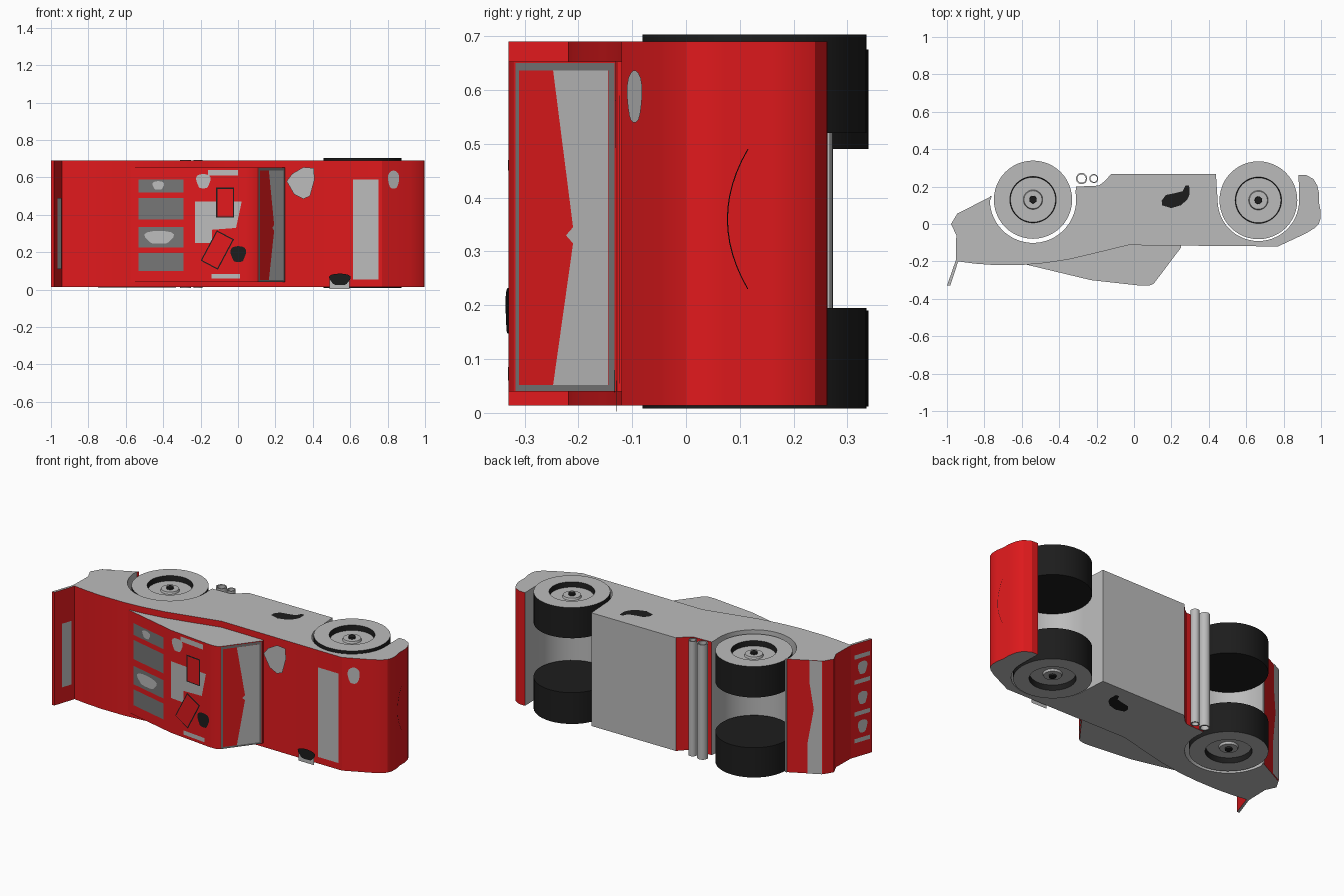
import bpy, bmesh, math
from mathutils import Vector

if "Cube" in bpy.data.objects:
    bpy.data.objects.remove(bpy.data.objects["Cube"])


def mat(name, c):
    m = bpy.data.materials.new(name)
    m.diffuse_color = (*c, 1)
    m.use_nodes = True
    m.node_tree.nodes["Principled BSDF"].inputs["Base Color"].default_value = m.diffuse_color
    return m


RED = mat("red", (0.75, 0.01, 0.012))
GREY = mat("grey", (0.5, 0.5, 0.5))
DARK = mat("dark_grey", (0.18, 0.18, 0.18))
BLACK = mat("black", (0.012, 0.012, 0.012))
MATS = [GREY, RED, BLACK, DARK]


def finish(name, bm, smooth=True):
    bmesh.ops.recalc_face_normals(bm, faces=bm.faces)
    me = bpy.data.meshes.new(name)
    bm.to_mesh(me)
    bm.free()
    ob = bpy.data.objects.new(name, me)
    bpy.context.collection.objects.link(ob)
    for m in MATS:
        me.materials.append(m)
    if smooth:
        bpy.ops.object.select_all(action='DESELECT')
        ob.select_set(True)
        bpy.context.view_layer.objects.active = ob
        bpy.ops.object.shade_smooth_by_angle(angle=math.radians(25))
    return ob


def extrude(name, pts, z0, z1, red=lambda i: True):
    """Prism of an xy profile: grey ends, red where red(segment)."""
    bm = bmesh.new()
    lo = [bm.verts.new((x, y, z0)) for x, y in pts]
    hi = [bm.verts.new((x, y, z1)) for x, y in pts]
    n = len(pts)
    bm.faces.new(lo)
    bm.faces.new(hi)
    for i in range(n):
        j = (i + 1) % n
        f = bm.faces.new((lo[i], lo[j], hi[j], hi[i]))
        f.material_index = 1 if red(i) else 0
    return finish(name, bm)


def lathe(name, prof, mats, cx, cy, seg=48, closed=False):
    """Revolve an (r, z) profile about the z axis through (cx, cy)."""
    bm = bmesh.new()
    rings = [[bm.verts.new((cx + r * math.cos(2 * math.pi * k / seg),
                            cy + r * math.sin(2 * math.pi * k / seg), z))
              for k in range(seg)] for r, z in prof]
    n = len(rings)
    for i in range(n if closed else n - 1):
        a, b = rings[i], rings[(i + 1) % n]
        for k in range(seg):
            l = (k + 1) % seg
            bm.faces.new((a[k], a[l], b[l], b[k])).material_index = mats[i]
    if not closed:
        bm.faces.new(rings[0]).material_index = 2
        bm.faces.new(rings[-1]).material_index = 2
    return finish(name, bm)


def decal(name, seg, pts, m, off=0.004):
    """Flat patch of (x, z) points lying on the profile segment seg."""
    a, b = Vector(seg[0]), Vector(seg[1])
    d = b - a
    n = Vector((d.y, -d.x)).normalized() * off
    bm = bmesh.new()
    vs = []
    for x, z in pts:
        p = a + d * ((x - a.x) / d.x) + n
        vs.append(bm.verts.new((p.x, p.y, z)))
    bm.faces.new(vs).material_index = m
    return finish(name, bm, False)


def rect(x0, x1, z0, z1):
    return [(x0, z0), (x1, z0), (x1, z1), (x0, z1)]


def blob(cx, cz, rx, rz, wob=0.15, n=18):
    return [(cx + rx * (1 + wob * math.sin(3 * t)) * math.cos(t),
             cz + rz * (1 + wob * math.cos(2 * t)) * math.sin(t))
            for t in (2 * math.pi * k / n for k in range(n))]


def arc(cx, cy, r, a0, a1, n=28):
    return [(cx + r * math.cos(math.radians(a0 + (a1 - a0) * k / n)),
             cy + r * math.sin(math.radians(a0 + (a1 - a0) * k / n))) for k in range(n + 1)]


REAR, FRONT = (-0.54, 0.13), (0.665, 0.127)

# Body shell: outer skin from the tail over the top to the nose, then the underside
skin = [(-0.76, 0.15), (-0.945, 0.055), (-0.978, 0.0), (-0.95, -0.06), (-0.953, -0.2),
        (-0.94, -0.2), (-0.85, -0.212), (-0.75, -0.219), (-0.6, -0.219), (-0.48, -0.209),
        (-0.35, -0.19), (-0.19, -0.152), (-0.03, -0.113), (0.77, -0.12), (0.92, -0.05), (0.965, -0.022),
        (0.988, 0.0), (0.998, 0.03), (0.998, 0.07), (0.99, 0.11), (0.99, 0.16), (0.98, 0.205),
        (0.96, 0.24), (0.92, 0.262), (0.88, 0.263)]
under = arc(*FRONT, 0.218, 0, -180) + [(0.438, 0.268), (-0.12, 0.268), (-0.165, 0.222)]
slot = [(-0.19, 0.205), (-0.31, 0.2)] + arc(*REAR, 0.231, 10, -185)
k0 = len(skin) + len(under)
extrude("body", skin + under + slot, 0.014, 0.69,
        lambda i: i < len(skin) - 1 or k0 - 2 <= i <= k0)

# Rear spoiler blade
extrude("spoiler", [(-1.0, -0.33), (-0.983, -0.33), (-0.94, -0.2), (-0.953, -0.195)], 0.014, 0.69)

# Cabin
extrude("cabin", [(-0.58, -0.216), (-0.23, -0.3), (0.04, -0.33), (0.08, -0.33), (0.105, -0.32),
                  (0.25, -0.128), (0.25, -0.08), (-0.25, -0.08), (-0.45, -0.17)], 0.04, 0.653)

# Wheels: dished outer face with hub
for nm, (cx, cy), r, zin, zout in (("front_wheel_upper", FRONT, 0.208, 0.52, 0.703),
                                   ("front_wheel_lower", FRONT, 0.208, 0.195, 0.008),
                                   ("rear_wheel_upper", REAR, 0.209, 0.49, 0.675),
                                   ("rear_wheel_lower", REAR, 0.209, 0.19, 0.012)):
    s = 1 if zout > zin else -1
    prof = [(r, zin), (r, zout), (0.124, zout), (0.12, zout - s * 0.03), (0.052, zout - s * 0.03),
            (0.048, zout - s * 0.018), (0.02, zout - s * 0.018), (0.019, zout - s * 0.008)]
    lathe(nm, prof, [2, 0, 2, 0, 0, 0, 2], cx, cy)

# Exhaust pipes
for nm, x, r in (("pipe_large", -0.28, 0.03), ("pipe_small", -0.215, 0.024)):
    lathe(nm, [(r, 0.008), (r, 0.694), (r * 0.75, 0.694), (r * 0.75, 0.008)], [0] * 4, x, 0.243, 24, True)

# Windscreen: dark frame, red upper pane, grey lower pane
SCREEN = ((0.105, -0.32), (0.25, -0.128))
decal("screen_frame", SCREEN, rect(0.108, 0.247, 0.041, 0.65), 3, 0.002)
decal("screen_upper", SCREEN, rect(0.114, 0.239, 0.052, 0.636), 1, 0.003)
decal("screen_lower", SCREEN, [(0.239, 0.052), (0.239, 0.636), (0.162, 0.636), (0.19, 0.345),
                               (0.18, 0.33), (0.19, 0.315), (0.162, 0.052)], 0, 0.004)

# Rear-window slats and patches on the sloping cabin back
BACK = ((-0.58, -0.216), (-0.23, -0.3))
for i, (z0, z1) in enumerate(((0.1, 0.195), (0.225, 0.335), (0.375, 0.49), (0.52, 0.59))):
    decal(f"slat_{i}", BACK, rect(-0.53, -0.29, z0, z1), 3, 0.003)
decal("slat_patch_low", BACK, blob(-0.42, 0.28, 0.075, 0.04), 0, 0.005)
decal("slat_patch_high", BACK, blob(-0.425, 0.557, 0.03, 0.027), 0, 0.005)

# Roof patches and outlined panels
ROOF = ((-0.23, -0.3), (0.04, -0.33))
decal("roof_patch", ROOF, [(-0.23, 0.25), (-0.14, 0.25), (-0.14, 0.32), (-0.01, 0.33), (0.02, 0.47),
                           (-0.23, 0.47)], 0, 0.003)
decal("roof_blob", ROOF, blob(-0.185, 0.58, 0.037, 0.045), 0)
decal("roof_bar_high", ROOF, rect(-0.16, 0.0, 0.61, 0.64), 0)
decal("roof_bar_low", ROOF, rect(-0.14, 0.01, 0.06, 0.085), 0)
decal("roof_dark_blob", ROOF, blob(0.002, 0.19, 0.04, 0.05), 2, 0.005)
for i, (cx, cz, hx, hz, a) in enumerate(((-0.068, 0.465, 0.048, 0.08, 0), (-0.11, 0.212, 0.052, 0.092, -28))):
    c, s = math.cos(math.radians(a)), math.sin(math.radians(a))
    for nm, m, g, off in (("border", 2, 0.0, 0.005), ("fill", 1, 0.006, 0.007)):
        decal(f"roof_panel_{nm}_{i}", ROOF,
              [(cx + x * c - z * s, cz + x * s + z * c)
               for x, z in rect(-hx + g, hx - g, -hz + g, hz - g)], m, off)

# Bonnet patches
HOOD = ((-0.03, -0.113), (0.77, -0.12))
decal("bonnet_blob", HOOD, [(0.26, 0.58), (0.3, 0.51), (0.35, 0.485), (0.385, 0.5), (0.41, 0.59),
                            (0.405, 0.65), (0.35, 0.655), (0.29, 0.62)], 0, 0.015)
decal("bonnet_bar", HOOD, rect(0.615, 0.75, 0.055, 0.59), 0)
decal("bonnet_corner", HOOD, rect(0.49, 0.595, 0.003, 0.06), 0, 0.012)
decal("bonnet_dark_blob", HOOD, blob(0.545, 0.055, 0.055, 0.036), 2, 0.014)
decal("nose_patch", ((0.77, -0.12), (0.92, -0.05)), blob(0.83, 0.588, 0.03, 0.053, 0.08), 0)

# Spoiler and tail patches
decal("spoiler_front_strip", ((-0.983, -0.33), (-0.94, -0.2)), rect(-0.968, -0.948, 0.11, 0.49), 0)
TAIL = ((-0.953, -0.195), (-1.0, -0.33))
for i, z in enumerate((0.1, 0.26, 0.45, 0.6)):
    decal(f"tail_bar_{i}", TAIL, rect(-0.994, -0.96, z, z + 0.025), 0)
for i, z in enumerate((0.19, 0.36, 0.54)):
    decal(f"tail_blob_{i}", TAIL, blob(-0.978, z, 0.01, 0.045), 0)
decal("bumper_strip", ((-0.76, 0.15), (-0.945, 0.055)),
      [(-0.94, 0.015), (-0.87, 0.015), (-0.87, 0.2), (-0.9, 0.4), (-0.88, 0.55), (-0.88, 0.69), (-0.94, 0.69)], 0)

# Dark splash on each flank
for nm, z in (("flank_splash_upper", 0.693), ("flank_splash_lower", 0.011)):
    bm = bmesh.new()
    bm.faces.new([bm.verts.new((x, y, z)) for x, y in (
        (0.15, 0.1), (0.2, 0.085), (0.25, 0.1), (0.285, 0.13), (0.298, 0.16), (0.295, 0.205),
        (0.275, 0.205), (0.26, 0.175), (0.22, 0.165), (0.17, 0.155), (0.148, 0.125))]).material_index = 2
    finish(nm, bm, False)

# Thin curved line on the nose
bm = bmesh.new()
row = []
for k in range(13):
    t = -1 + k / 6
    row.append([bm.verts.new((1.0, 0.077 + 0.038 * t * t + e, 0.36 + 0.13 * t)) for e in (-0.001, 0.001)])
for a, b in zip(row, row[1:]):
    bm.faces.new((a[0], a[1], b[1], b[0])).material_index = 2
finish("nose_line", bm, False)
